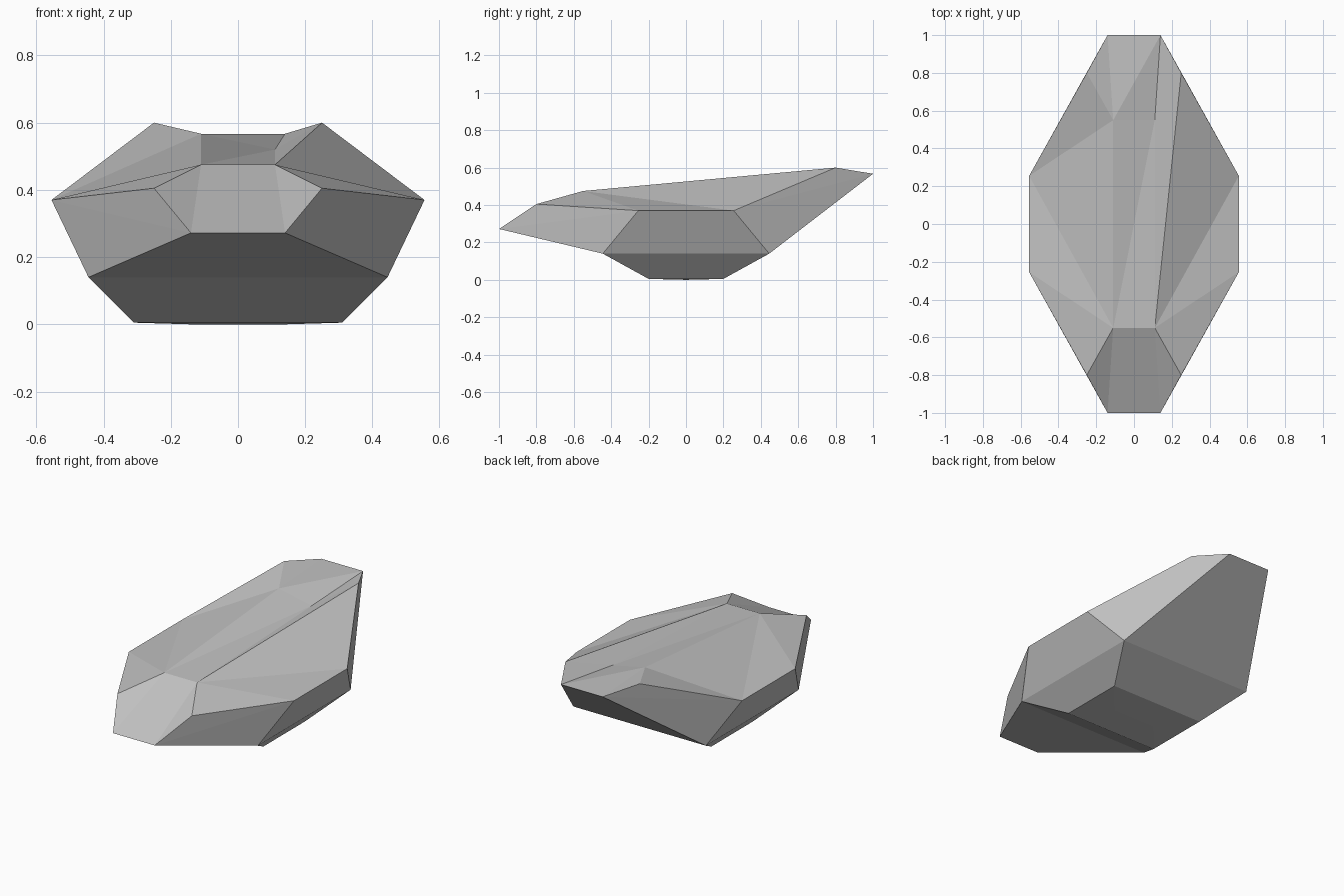
import bpy, bmesh

cube = bpy.data.objects.get("Cube")
if cube:
    bpy.data.objects.remove(cube, do_unlink=True)

stone = bpy.data.materials.new("stone_grey")
stone.use_nodes = True
grey = (0.54, 0.54, 0.54, 1)
stone.diffuse_color = grey
bsdf = stone.node_tree.nodes["Principled BSDF"]
bsdf.inputs["Base Color"].default_value = grey
bsdf.inputs["Roughness"].default_value = 0.9

# Corner points of the +x half
points = {
    "nose": (0.14, -1, 0.272), "brow": (0.25, -0.8, 0.405),
    "side_f": (0.555, -0.255, 0.37), "side_b": (0.555, 0.255, 0.37),
    "horn": (0.25, 0.8, 0.6), "tail": (0.14, 1, 0.567),
    "deck_f": (0.11, -0.55, 0.475), "deck_b": (0.11, 0.55, 0.52),
    "belly_f": (0.445, -0.445, 0.14), "belly_b": (0.445, 0.445, 0.14),
    "foot_f": (0.31, -0.2, 0.005), "foot_b": (0.31, 0.2, 0.005),
    "keel": (0.14, 0, 0),
}

bm = bmesh.new()
left, right = {}, {}
for name, (x, y, z) in points.items():
    left[name] = bm.verts.new((x, y, z))
    right[name] = bm.verts.new((-x, y, z))
right["deck_b"].co.z = 0.567      # the hollow on top is lopsided

# Facets that occur on both sides
paired = [
    "nose brow deck_f", "brow side_f deck_f", "side_f side_b deck_f",
    "nose side_f brow", "nose belly_f side_f",
    "side_f belly_f belly_b side_b",
    "side_b tail horn", "side_b belly_b tail",
    "horn tail deck_b",
    "belly_f foot_f foot_b belly_b", "foot_f keel foot_b",
]
for half in (left, right):
    for facet in paired:
        bm.faces.new([half[n] for n in facet.split()])

# Ridge on one side, shallow slope on the other
for half, facets in ((left, ["side_b horn deck_f", "horn deck_b deck_f"]),
                     (right, ["side_b horn deck_b", "side_b deck_b deck_f"])):
    for facet in facets:
        bm.faces.new([half[n] for n in facet.split()])

# Bands bridging the two halves
for a, b in (("nose", "deck_f"), ("nose", "belly_f"), ("belly_f", "foot_f"),
             ("foot_f", "keel"), ("keel", "foot_b"), ("foot_b", "belly_b"),
             ("belly_b", "tail")):
    bm.faces.new((left[a], left[b], right[b], right[a]))
for a, b in (("deck_f", "deck_b"), ("deck_b", "tail")):
    bm.faces.new((right[a], left[a], left[b]))
    bm.faces.new((right[a], left[b], right[b]))

bmesh.ops.recalc_face_normals(bm, faces=bm.faces)
mesh = bpy.data.meshes.new("faceted_rock")
bm.to_mesh(mesh)
bm.free()
mesh.materials.append(stone)
rock = bpy.data.objects.new("faceted_rock", mesh)
bpy.context.collection.objects.link(rock)
